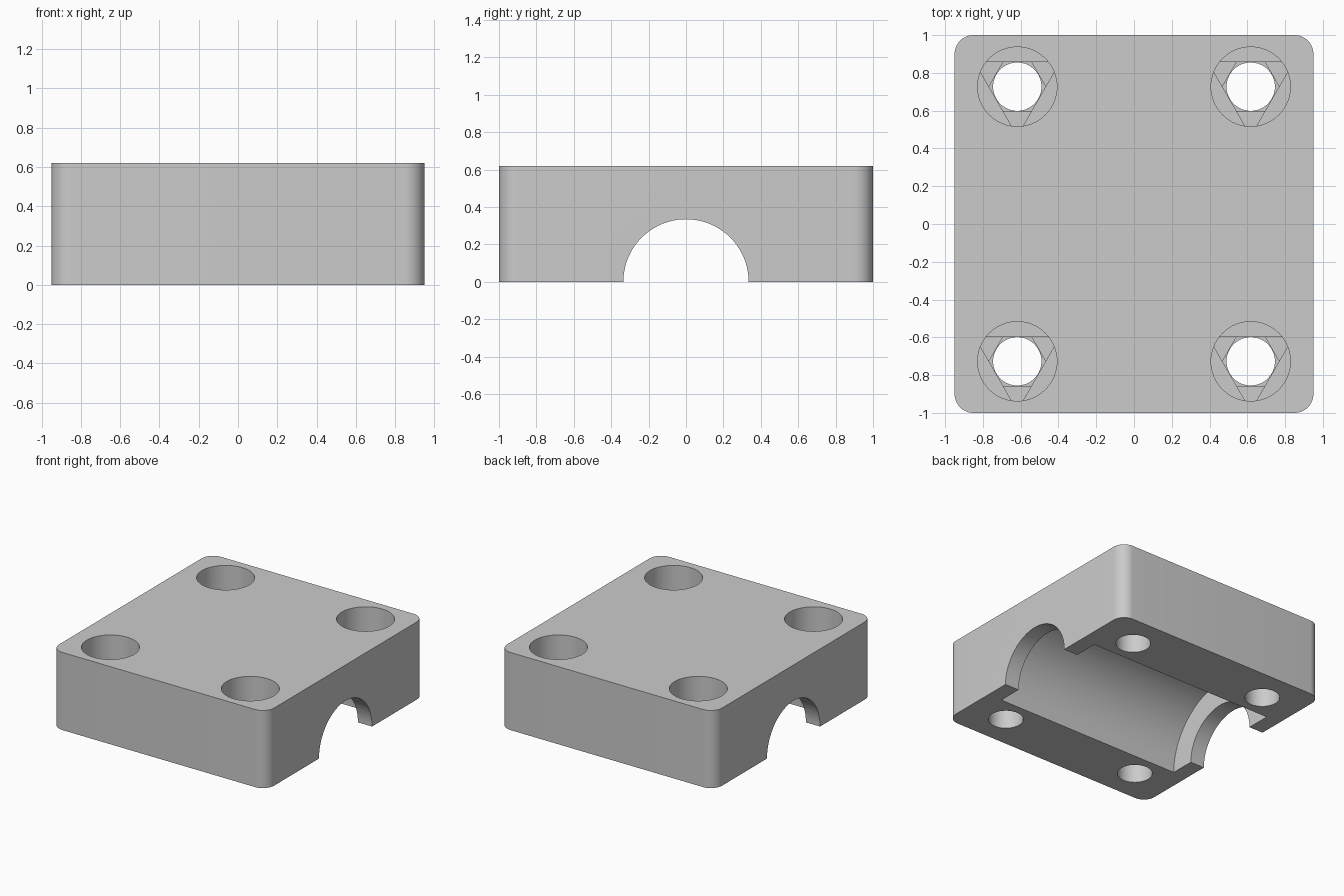
import bpy
import bmesh
from math import radians, sin, cos
from mathutils import Vector, Matrix

default = bpy.data.objects.get("Cube")
if default:
    bpy.data.objects.remove(default, do_unlink=True)

WIDTH, DEPTH, HEIGHT, CORNER = 1.9, 2.0, 0.62, 0.1
HOLE_X, HOLE_Y = 0.618, 0.727
HOLE_R, HEAD_R, FLAT_R = 0.128, 0.21, 0.13
SEAT_Z, STEP = 0.33, 0.02

grey = bpy.data.materials.new("light grey plastic")
grey.use_nodes = True
colour = (0.6, 0.6, 0.6, 1)
grey.diffuse_color = colour
grey.node_tree.nodes["Principled BSDF"].inputs["Base Color"].default_value = colour


def new_object(name, bm):
    bmesh.ops.recalc_face_normals(bm, faces=bm.faces)
    mesh = bpy.data.meshes.new(name)
    bm.to_mesh(mesh)
    bm.free()
    obj = bpy.data.objects.new(name, mesh)
    bpy.context.collection.objects.link(obj)
    return obj


def prism(bm, radius, low, high, centre, flats=()):
    """Upright disc prism, trimmed by flat sides facing the given angles."""
    part = bmesh.new()
    bmesh.ops.create_circle(part, cap_ends=True, segments=64, radius=radius)
    for angle in flats:
        normal = Vector((cos(radians(angle)), sin(radians(angle)), 0))
        bmesh.ops.bisect_plane(part, geom=part.verts[:] + part.edges[:] + part.faces[:],
                               plane_co=normal * FLAT_R, plane_no=normal, clear_outer=True)
    top = bmesh.ops.extrude_face_region(part, geom=part.faces[:])["geom"]
    moved = [v for v in top if isinstance(v, bmesh.types.BMVert)]
    bmesh.ops.translate(part, verts=moved, vec=(0, 0, high - low))
    bmesh.ops.translate(part, verts=part.verts, vec=(*centre, low))
    mesh = bpy.data.meshes.new("temporary")
    part.to_mesh(mesh)
    part.free()
    bm.from_mesh(mesh)
    bpy.data.meshes.remove(mesh)


def cut(body, name, bm):
    cutter = new_object(name, bm)
    cutter.hide_render = True
    mod = body.modifiers.new(name, "BOOLEAN")
    mod.operation, mod.solver, mod.object = "DIFFERENCE", "EXACT", cutter
    bpy.ops.object.modifier_apply(modifier=name)
    bpy.data.objects.remove(cutter, do_unlink=True)


# Block with rounded upright corners
bm = bmesh.new()
bmesh.ops.create_cube(bm, size=1)
bmesh.ops.scale(bm, verts=bm.verts, vec=(WIDTH, DEPTH, HEIGHT))
bmesh.ops.translate(bm, verts=bm.verts, vec=(0, 0, HEIGHT / 2))
upright = [e for e in bm.edges if abs(e.verts[0].co.z - e.verts[1].co.z) > HEIGHT / 2]
bmesh.ops.bevel(bm, geom=upright, offset=CORNER, segments=12, profile=0.5, affect="EDGES")
body = new_object("bearing_clamp_block", bm)
body.data.materials.append(grey)
bpy.context.view_layer.objects.active = body
body.select_set(True)

# Bearing pocket and the narrower shaft opening through both ends
for name, radius, length in (("shaft_opening", 0.335, 2.4), ("bearing_pocket", 0.53, 1.65)):
    bm = bmesh.new()
    bmesh.ops.create_cone(bm, cap_ends=True, segments=96, radius1=radius, radius2=radius,
                          depth=length, matrix=Matrix.Rotation(radians(90), 4, "Y"))
    cut(body, name, bm)

# Screw holes: head recess, stepped bridging seat, then the through hole
triangle = (90, 210, 330)
hexagon = range(30, 390, 60)
layers = (
    ("head_recess", HEAD_R, SEAT_Z, HEIGHT + 0.1, ()),
    ("triangle_step", HEAD_R, SEAT_Z - STEP, SEAT_Z + 0.05, triangle),
    ("hexagon_step", HEAD_R, SEAT_Z - 2 * STEP, SEAT_Z + 0.05, hexagon),
    ("screw_hole", HOLE_R, -0.1, SEAT_Z + 0.05, ()),
)
for name, radius, low, high, flats in layers:
    bm = bmesh.new()
    for x in (-HOLE_X, HOLE_X):
        for y in (-HOLE_Y, HOLE_Y):
            prism(bm, radius, low, high, (x, y), flats)
    cut(body, name, bm)

bpy.ops.object.shade_smooth_by_angle(angle=radians(30))
